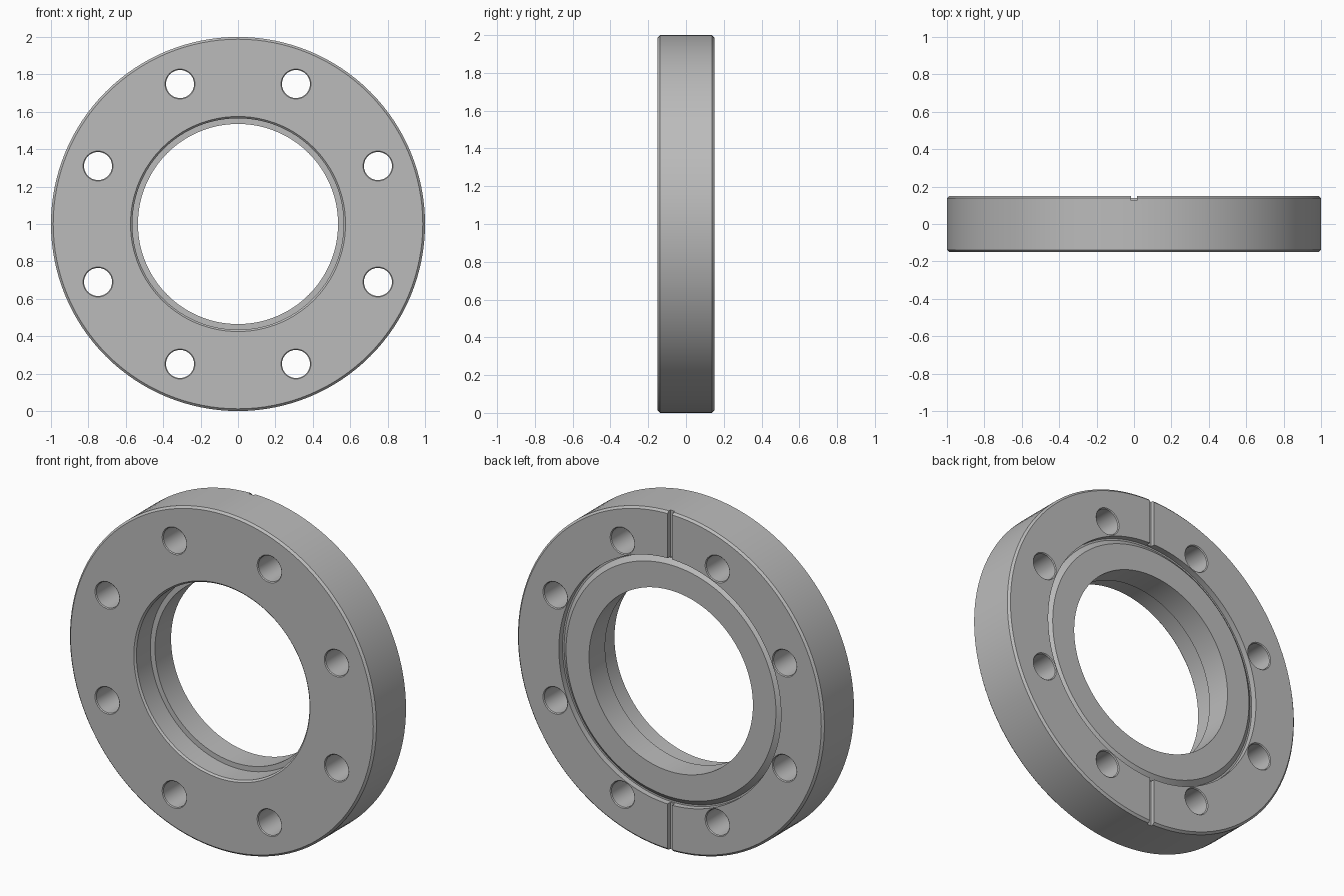
import bpy, bmesh, math
from mathutils import Matrix, Vector

if "Cube" in bpy.data.objects:
    bpy.data.objects.remove(bpy.data.objects["Cube"], do_unlink=True)

steel = bpy.data.materials.new("steel grey")
steel.use_nodes = True
colour = (0.5, 0.5, 0.5, 1)
steel.diffuse_color = colour
steel.node_tree.nodes["Principled BSDF"].inputs["Base Color"].default_value = colour


def lathe(bm, profile, steps, centre=(0, 0, 0), closed=True):
    """Turn (radius, y) points about the y axis through centre."""
    rings = []
    for i in range(steps):
        a = math.tau * i / steps
        rings.append([bm.verts.new(Vector(centre) + Vector((r * math.cos(a), y, r * math.sin(a))))
                      for r, y in profile])
    n = len(profile)
    for i in range(steps):
        a, b = rings[i], rings[(i + 1) % steps]
        for j in range(n if closed else n - 1):
            k = (j + 1) % n
            bm.faces.new((a[j], a[k], b[k], b[j]))
    if not closed:
        bm.faces.new([ring[0] for ring in rings])
        bm.faces.new([ring[-1] for ring in rings])


def make_object(name, bm):
    bmesh.ops.recalc_face_normals(bm, faces=bm.faces[:])
    mesh = bpy.data.meshes.new(name)
    bm.to_mesh(mesh)
    bm.free()
    mesh.materials.append(steel)
    obj = bpy.data.objects.new(name, mesh)
    bpy.context.collection.objects.link(obj)
    return obj


HALF = 0.15      # half thickness
BEVEL = 0.012
MID = 1.0        # height of the axis

# Flange ring: rim, rear sealing recess with sloped edge, stepped bore
profile = [
    (1 - BEVEL, -HALF), (1, -HALF + BEVEL),
    (1, HALF - BEVEL), (1 - BEVEL, HALF),
    (0.725, HALF), (0.725, 0.115), (0.715, 0.115),
    (0.685, 0.14), (0.535, 0.14),
    (0.535, -0.01), (0.565, -0.01),
    (0.565, -HALF + 0.01), (0.575, -HALF),
]
bm = bmesh.new()
lathe(bm, profile, 128, (0, 0, MID))
flange = make_object("flange_ring", bm)

# Bolt hole cutters with slightly flared ends
bm = bmesh.new()
hole = [(0.085, -HALF - 0.005), (0.075, -HALF + 0.005),
        (0.075, HALF - 0.005), (0.085, HALF + 0.005)]
for i in range(8):
    a = math.tau * (i + 0.5) / 8
    lathe(bm, hole, 40, (0.81 * math.cos(a), 0, MID + 0.81 * math.sin(a)), closed=False)

# Leak-check groove cutters at top and bottom of the rear face
for side in (1, -1):
    place = Matrix.Translation((0, 0.175, MID + side * 0.88)) @ Matrix.Diagonal((0.03, 0.1, 0.33, 1))
    bmesh.ops.create_cube(bm, size=1, matrix=place)
cutter = make_object("hole_and_groove_cutter", bm)
cutter.hide_render = True

# Cut, then discard the helper
bpy.ops.object.select_all(action="DESELECT")
bpy.context.view_layer.objects.active = flange
flange.select_set(True)
cut = flange.modifiers.new("cut", "BOOLEAN")
cut.operation = "DIFFERENCE"
cut.solver = "EXACT"
cut.object = cutter
bpy.ops.object.modifier_apply(modifier=cut.name)
bpy.data.objects.remove(cutter, do_unlink=True)
bpy.ops.object.shade_smooth_by_angle(angle=math.radians(25))
